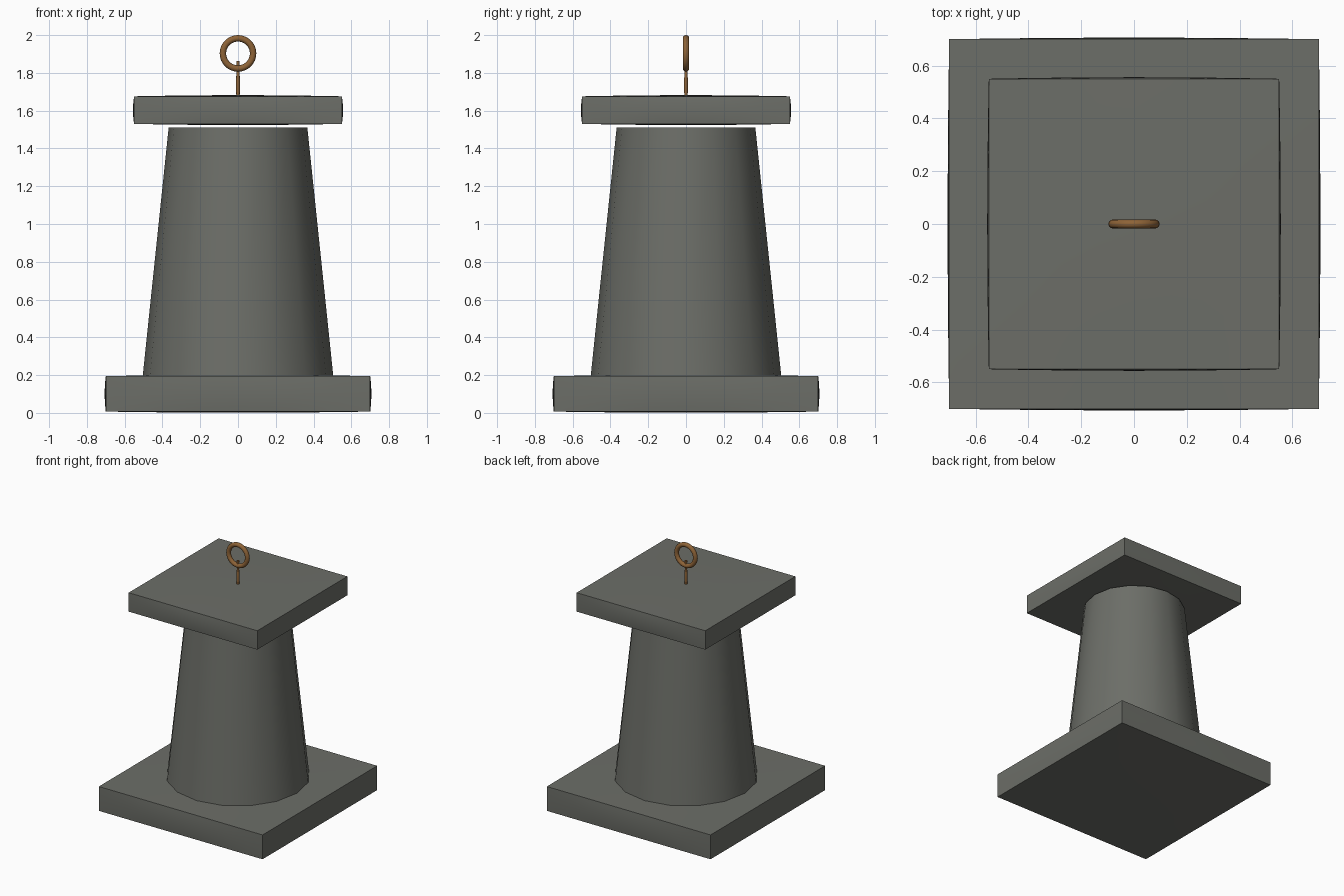
import bpy, bmesh, math
from mathutils import Vector

if "Cube" in bpy.data.objects:
    bpy.data.objects.remove(bpy.data.objects["Cube"])


def material(name, rgb):
    m = bpy.data.materials.new(name)
    m.diffuse_color = (*rgb, 1)
    m.use_nodes = True
    m.node_tree.nodes["Principled BSDF"].inputs["Base Color"].default_value = m.diffuse_color
    return m


STONE = material("grey stone", (0.150, 0.156, 0.138))
BRONZE = material("bronze", (0.27, 0.125, 0.038))


def finish(bm, name, mat, angle=40):
    bmesh.ops.recalc_face_normals(bm, faces=bm.faces)
    me = bpy.data.meshes.new(name)
    bm.to_mesh(me)
    bm.free()
    me.materials.append(mat)
    ob = bpy.data.objects.new(name, me)
    bpy.context.collection.objects.link(ob)
    bpy.ops.object.select_all(action='DESELECT')
    ob.select_set(True)
    bpy.context.view_layer.objects.active = ob
    bpy.ops.object.shade_smooth_by_angle(angle=math.radians(angle))
    return ob


def slab(name, half, z0, z1, bulge):
    """Square slab whose faces swell very slightly between straight edges."""
    bm = bmesh.new()
    bmesh.ops.create_cube(bm, size=2)
    bmesh.ops.subdivide_edges(bm, edges=bm.edges[:], cuts=7, use_grid_fill=True)
    size = Vector((half, half, (z1 - z0) / 2))
    for v in bm.verts:
        c = v.co.copy()
        for i in range(3):
            a, b = c[(i + 1) % 3], c[(i + 2) % 3]
            swell = 0
            if abs(c[i]) > 0.999:
                swell = math.copysign(bulge * (1 - a * a) * (1 - b * b), c[i])
            v.co[i] = c[i] * size[i] + swell
        v.co.z += (z0 + z1) / 2
    return finish(bm, name, STONE)


def lathe(name, profile, sides, mat):
    """Closed solid turned around z from (radius, height) points."""
    bm = bmesh.new()
    rings = [[bm.verts.new((r * math.cos(k * math.tau / sides),
                            r * math.sin(k * math.tau / sides), z))
              for k in range(sides)] for r, z in profile]
    for lo, hi in zip(rings, rings[1:]):
        for k in range(sides):
            n = (k + 1) % sides
            bm.faces.new((lo[k], lo[n], hi[n], hi[k]))
    bm.faces.new(rings[0])
    bm.faces.new(rings[-1])
    return finish(bm, name, mat)


# Stone body: base slab, tapered column, floating cap
slab("base_slab", 0.70, 0.007, 0.195, 0.006)
lathe("column", [(0.505, 0.19), (0.367, 1.512)], 16, STONE)
slab("cap_slab", 0.55, 1.53, 1.676, 0.006)

# Metal pin standing on the cap
lathe("ring_pin", [(0.008, 1.66), (0.011, 1.72), (0.011, 1.76),
                   (0.008, 1.80), (0.009, 1.863)], 10, BRONZE)

# Upright metal ring
bpy.ops.mesh.primitive_torus_add(major_radius=0.080, minor_radius=0.017,
                                 major_segments=32, minor_segments=12,
                                 location=(0, 0, 1.903),
                                 rotation=(math.pi / 2, 0, 0))
ring = bpy.context.object
ring.name = "ring"
ring.data.materials.append(BRONZE)
bpy.ops.object.shade_smooth()
